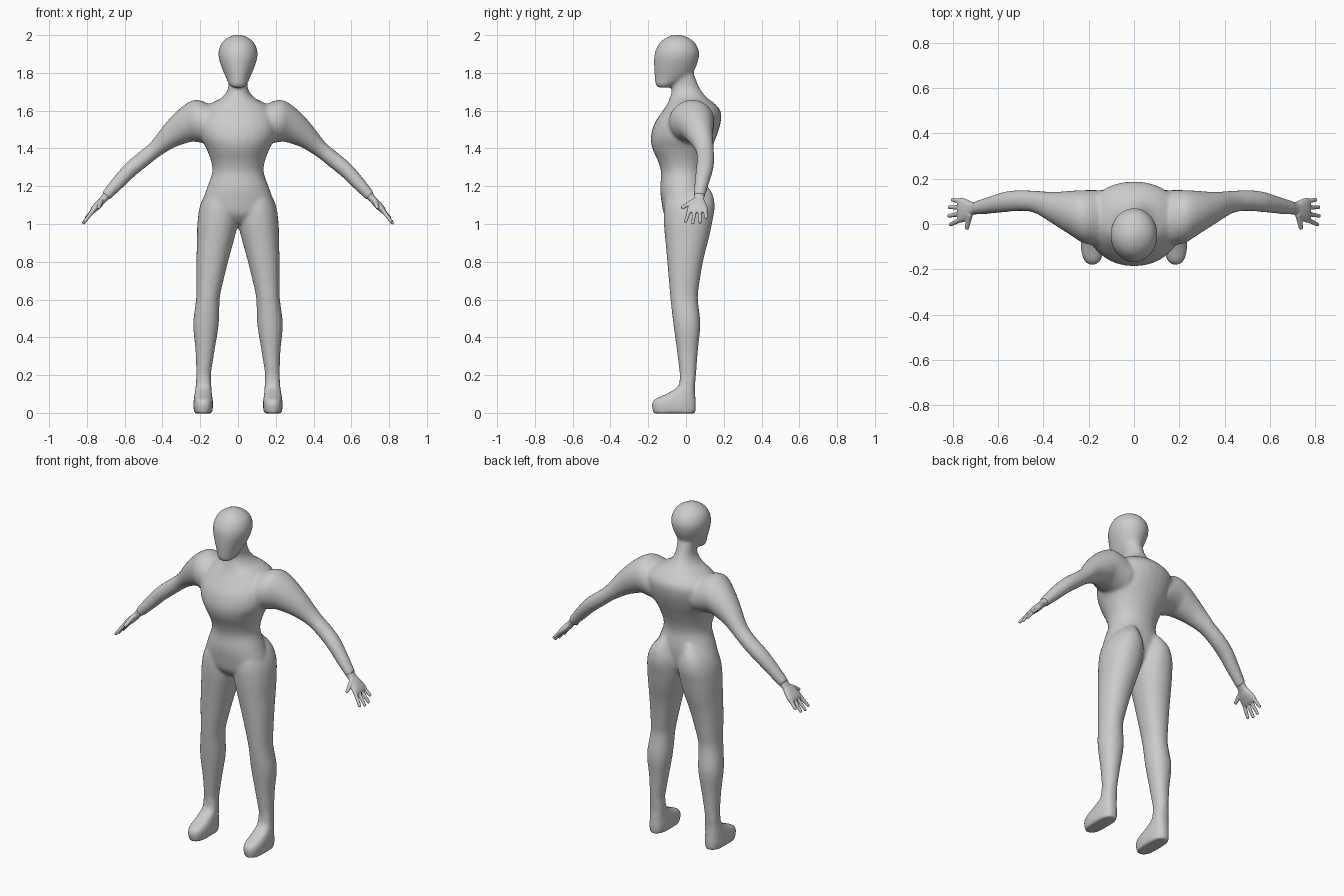
import bpy, bmesh, math
from mathutils import Vector

skin = bpy.data.materials.new("plain_grey")
skin.diffuse_color = (0.6, 0.6, 0.6, 1)


def catmull(a, b, c, d, t):
    return 0.5 * (2 * b + (c - a) * t + (2 * a - 5 * b + 4 * c - d) * t * t
                  + (3 * b - a - 3 * c + d) * t ** 3)


def loft(bm, rings, side=1, power=2.0, sides=32, steps=4):
    """Skin rings (xa, za, xb, zb, y0, y1): a-b is one diameter, y0-y1 the other."""
    pad = [rings[0]] + list(rings) + [rings[-1]]
    fine = [[catmull(*q, s / steps) for q in zip(*pad[i:i + 4])]
            for i in range(len(rings) - 1) for s in range(steps)] + [list(rings[-1])]
    loops = []
    for xa, za, xb, zb, y0, y1 in fine:
        loop = []
        for k in range(sides):
            c, s = math.cos(math.tau * k / sides), math.sin(math.tau * k / sides)
            c = math.copysign(abs(c) ** (2 / power), c)
            s = math.copysign(abs(s) ** (2 / power), s)
            loop.append(bm.verts.new((side * ((xa + xb) / 2 + (xb - xa) / 2 * c),
                                      (y0 + y1) / 2 + (y1 - y0) / 2 * s,
                                      (za + zb) / 2 + (zb - za) / 2 * c)))
        loops.append(loop)
    for p, q in zip(loops, loops[1:]):
        for k in range(sides):
            n = (k + 1) % sides
            bm.faces.new((p[k], p[n], q[n], q[k]))
    bm.faces.new(loops[0])
    bm.faces.new(loops[-1])


def flat(rows):
    """Horizontal rings from rows (z, x0, x1, y0, y1)."""
    return [(x0, z, x1, z, y0, y1) for z, x0, x1, y0, y1 in rows]


def digit(bm, base, tip, r, side):
    """Tapered finger with rounded ends."""
    base, tip = Vector(base), Vector(tip)
    for i in range(9):
        p = base.lerp(tip, i / 8)
        geo = bmesh.ops.create_icosphere(bm, subdivisions=2, radius=r * (1 - 0.25 * i / 8))
        bmesh.ops.translate(bm, verts=geo["verts"], vec=(side * p.x, p.y, p.z))


def finish(bm, name, voxel, smooth):
    bmesh.ops.recalc_face_normals(bm, faces=bm.faces)
    me = bpy.data.meshes.new(name)
    bm.to_mesh(me)
    bm.free()
    me.materials.append(skin)
    ob = bpy.data.objects.new(name, me)
    bpy.context.collection.objects.link(ob)
    rm = ob.modifiers.new("fuse", 'REMESH')
    rm.mode, rm.voxel_size, rm.use_smooth_shade = 'VOXEL', voxel, True
    sm = ob.modifiers.new("soften", 'SMOOTH')
    sm.factor, sm.iterations = 0.5, smooth


# torso and neck: z, half width, front, back
torso = [(1.0, .09, -.07, .05), (1.05, .16, -.115, .09), (1.12, .185, -.13, .105),
         (1.19, .165, -.137, .108), (1.27, .137, -.132, .098), (1.33, .142, -.147, .108),
         (1.4, .168, -.178, .135), (1.46, .2, -.186, .16), (1.53, .215, -.168, .182),
         (1.59, .2, -.13, .186), (1.635, .15, -.1, .155), (1.67, .085, -.085, .11),
         (1.72, .052, -.073, .072), (1.8, .052, -.07, .04)]
# head: same layout
head = [(1.722, .025, -.145, -.09), (1.735, .045, -.16, -.06), (1.78, .066, -.166, .02),
        (1.83, .087, -.169, .052), (1.88, .102, -.169, .068), (1.92, .102, -.161, .068),
        (1.96, .085, -.138, .047), (1.987, .053, -.105, .012), (2.002, .015, -.065, -.03)]
# foot and leg: z, inner, outer, front, back
foot = [(-.003, .137, .232, -.172, .05), (.04, .132, .236, -.181, .053),
        (.07, .134, .234, -.168, .051), (.1, .138, .23, -.105, .049),
        (.14, .141, .224, -.042, .047), (.2, .144, .221, -.033, .053)]
leg = [(.16, .143, .222, -.035, .05), (.2, .144, .221, -.033, .053),
       (.33, .124, .225, -.048, .063), (.47, .102, .237, -.067, .076),
       (.6, .097, .222, -.082, .063), (.68, .082, .22, -.089, .07),
       (.81, .05, .22, -.1, .092), (.92, .02, .217, -.11, .12),
       (1.0, .002, .215, -.117, .137), (1.09, 0, .203, -.117, .152),
       (1.16, .025, .17, -.1, .14), (1.22, .05, .11, -.05, .1)]
# arm: upper edge x z, lower edge x z, front, back
arm = [(.12, 1.62, .14, 1.42, -.1, .15), (.22, 1.658, .225, 1.435, -.085, .15),
       (.30, 1.618, .255, 1.433, -.05, .147), (.38, 1.538, .33, 1.408, 0, .142),
       (.46, 1.435, .41, 1.362, .048, .147), (.53, 1.375, .48, 1.307, .057, .15),
       (.592, 1.323, .548, 1.252, .052, .143), (.654, 1.253, .606, 1.196, .046, .124),
       (.722, 1.165, .684, 1.125, .04, .1)]

bm = bmesh.new()
loft(bm, flat([(z, -w, w, a, b) for z, w, a, b in torso]), power=2.1)
loft(bm, flat([(z, -w, w, a, b) for z, w, a, b in head]))
for side in (1, -1):
    loft(bm, flat(foot), side, power=2.6)
    loft(bm, flat(leg), side, power=2.15)
    loft(bm, arm, side)
finish(bm, "body", 0.009, 8)

# hands: palm, four fingers and thumb
palm = [(.71, 1.168, .68, 1.135, .042, .098), (.73, 1.14, .703, 1.115, .04, .097),
        (.752, 1.118, .724, 1.09, .018, .108), (.776, 1.088, .75, 1.066, .006, .116),
        (.784, 1.068, .765, 1.055, .012, .112)]
tips = [(.02, -.002, .81, 1.015), (.046, .036, .817, 1.006),
        (.073, .074, .815, 1.01), (.1, .107, .802, 1.035)]
for side, name in ((1, "left_hand"), (-1, "right_hand")):
    bm = bmesh.new()
    loft(bm, palm, side, power=2.4)
    for y0, y1, x, z in tips:
        digit(bm, (.764, y0, 1.076), (x, y1, z), .0125, side)
    digit(bm, (.726, .04, 1.122), (.738, -.016, 1.088), .0145, side)
    finish(bm, name, 0.004, 4)
